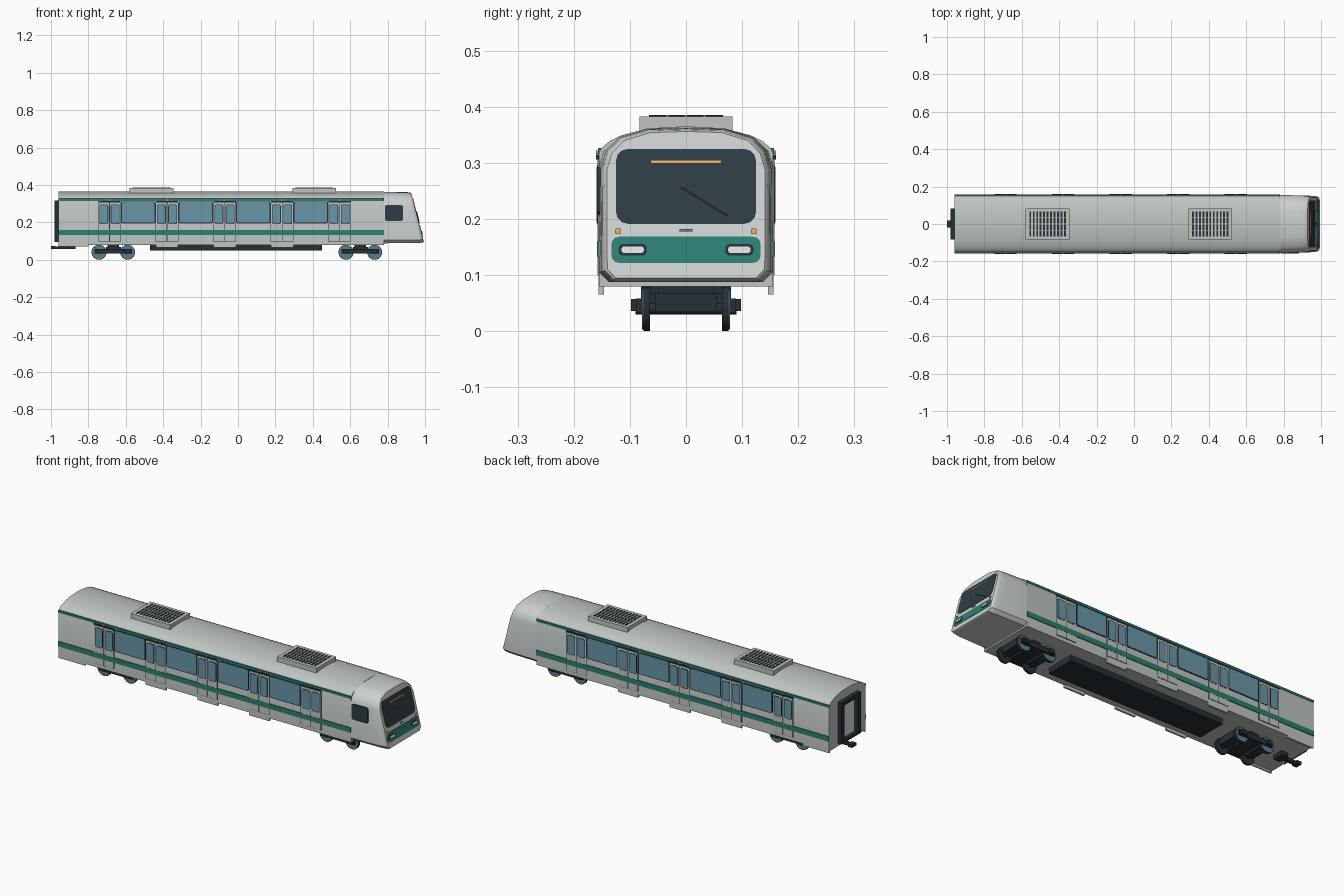
import bpy, bmesh, math
from mathutils import Vector

if "Cube" in bpy.data.objects:
    bpy.data.objects.remove(bpy.data.objects["Cube"])


def material(name, *rgb):
    m = bpy.data.materials.new(name)
    m.use_nodes = True
    m.diffuse_color = (*rgb, 1)
    bsdf = next(n for n in m.node_tree.nodes if n.type == "BSDF_PRINCIPLED")
    bsdf.inputs["Base Color"].default_value = (*rgb, 1)
    return m


SILVER = material("silver body", .52, .56, .55)
PALE = material("pale cab", .60, .63, .63)
TEAL = material("teal stripe", .025, .21, .17)
GLASS = material("blue glass", .14, .31, .40)
DARK = material("dark glass", .026, .045, .058)
BLACK = material("black frame", .018, .03, .037)
STEEL = material("blue steel", .10, .21, .27)
AMBER = material("amber lamp", .75, .40, .10)
LAMP = material("lamp white", .72, .76, .76)


def finish(name, bm, mat, smooth=False):
    bmesh.ops.recalc_face_normals(bm, faces=bm.faces)
    me = bpy.data.meshes.new(name)
    bm.to_mesh(me)
    bm.free()
    ob = bpy.data.objects.new(name, me)
    bpy.context.collection.objects.link(ob)
    me.materials.append(mat)
    if smooth:
        bpy.ops.object.select_all(action="DESELECT")
        ob.select_set(True)
        bpy.context.view_layer.objects.active = ob
        bpy.ops.object.shade_smooth_by_angle(angle=math.radians(32))
    return ob


def loft(name, mat, rings, smooth=False):
    bm = bmesh.new()
    loops = [[bm.verts.new(p) for p in ring] for ring in rings]
    n = len(loops[0])
    for a, b in zip(loops, loops[1:]):
        for i in range(n):
            j = (i + 1) % n
            bm.faces.new((a[i], a[j], b[j], b[i]))
    bm.faces.new(loops[0])
    bm.faces.new(loops[-1])
    return finish(name, bm, mat, smooth)


def box(name, mat, x0, x1, y0, y1, z0, z1):
    square = [(y0, z0), (y1, z0), (y1, z1), (y0, z1)]
    return loft(name, mat, [[(x, y, z) for y, z in square] for x in (x0, x1)])


def plate(name, mat, place, u, v, w, h, r, d0, d1):
    """Rounded rectangle centred on u, v, laid on a surface by place(u, v, depth)."""
    pts = []
    for k, (su, sv) in enumerate([(1, 1), (-1, 1), (-1, -1), (1, -1)]):
        for s in range(4):
            a = math.radians(90 * k + 30 * s)
            pts.append((u + su * (w / 2 - r) + r * math.cos(a),
                        v + sv * (h / 2 - r) + r * math.sin(a)))
    return loft(name, mat, [[place(p, q, d) for p, q in pts] for d in (d0, d1)])


def cylinder_y(name, mat, x, z, r, y0, y1, sides=24):
    circle = [(x + r * math.cos(math.tau * i / sides), z + r * math.sin(math.tau * i / sides))
              for i in range(sides)]
    return loft(name, mat, [[(p, y, q) for p, q in circle] for y in (y0, y1)], True)


# Car body: arched roof section swept along x
W, FLOOR, BACK, JOINT = .155, .08, -.96, .78
half = [(W, FLOOR), (W, .315), (.149, .328), (.136, .339), (.115, .349), (.085, .357), (.045, .363)]
profile = half + [(0, .365)] + [(-y, z) for y, z in reversed(half)]
loft("car_body", SILVER, [[(x, y, z) for y, z in profile] for x in (BACK, JOINT)], True)


# Cab: sections shrinking toward a raked front face
def nose_x(z):
    return .925 + (.363 - z) * .256


def nose(u, v, d):
    return (nose_x(v) + d, u, v)


cab_half = [(.138, .088), (W, .105), (.156, .29), (.146, .322), (.122, .346), (.07, .361)]
cab_profile = cab_half + [(0, .363)] + [(-y, z) for y, z in reversed(cab_half)]
cab_rings = [[(JOINT, y, z) for y, z in cab_profile]]
for back, sy, sz in [(.05, .975, .995), (.018, .955, .985), (.005, .935, .97), (0, .905, .95)]:
    ring = [(y * sy, .22 + (z - .22) * sz) for y, z in cab_profile]
    cab_rings.append([(nose_x(z) - back, y, z) for y, z in ring])
loft("cab", PALE, cab_rings, True)

# Front face details
plate("windscreen", DARK, nose, 0, .258, .25, .134, .022, -.004, .002)
plate("destination_strip", AMBER, nose, 0, .302, .124, .005, .001, 0, .004)
plate("front_band", TEAL, nose, 0, .145, .266, .047, .014, -.008, .002)
plate("front_badge", STEEL, nose, 0, .18, .024, .005, .001, -.002, .003)
for s in (-1, 1):
    plate("headlamp_frame", BLACK, nose, s * .095, .145, .05, .021, .008, 0, .004)
    plate("headlamp", LAMP, nose, s * .095, .145, .04, .012, .005, 0, .006)
    plate("marker_lamp", AMBER, nose, s * .121, .178, .011, .010, .003, -.004, .004)
wiper = [(-.01, .255), (-.008, .258), (.075, .207), (.073, .204)]
loft("wiper", BLACK, [[nose(y, z, d) for y, z in wiper] for d in (0, .005)])


# Both long sides
def side(s):
    return lambda u, v, d: (u, s * (W + d), v)


door_x = [-.687 + .3075 * i for i in range(5)]
for s in (-1, 1):
    on = side(s)

    def strip(name, mat, x0, x1, z0, z1, d0=-.003, d1=.003):
        y0, y1 = sorted((s * (W + d0), s * (W + d1)))
        return box(name, mat, x0, x1, y0, y1, z0, z1)

    strip("upper_stripe", TEAL, BACK, JOINT, .314, .326, -.008, .002)
    strip("lower_stripe", TEAL, BACK, JOINT, .133, .160, 0, .0038)
    strip("rear_skirt", SILVER, BACK, -.80, .07, .09, -.008, 0)
    for x in door_x:
        strip("door_header", BLACK, x - .06, x + .06, .306, .315, 0, .005)
        strip("door_lamp", AMBER, x - .006, x + .006, .316, .322, 0, .005)
        strip("door_gap", BLACK, x - .061, x + .061, .098, .307, 0, .0012)
        for t in (-1, 1):
            c = x + t * .03
            strip("door_leaf", SILVER, c - .0285, c + .0285, .10, .306, 0, .003)
            plate("door_window_frame", BLACK, on, c, .243, .047, .106, .01, 0, .0036)
            plate("door_window", GLASS, on, c, .243, .040, .099, .008, 0, .0044)
    for x in door_x[1:4]:
        strip("door_step", SILVER, x - .06, x + .06, .065, .10, -.009, .001)
    for a, b in zip(door_x, door_x[1:]):
        c = (a + b) / 2
        plate("window_frame", BLACK, on, c, .253, .183, .118, .008, 0, .002)
        plate("window", GLASS, on, c, .253, .174, .109, .006, 0, .003)

plate("cab_side_window", DARK, side(-1), .834, .25, .096, .084, .01, -.006, .004)

# Roof units with louvres
for x in (-.462, .408):
    box("roof_unit", SILVER, x - .117, x + .117, -.083, .083, .35, .383)
    for i in range(11):
        c = x + (i - 5) * .0185
        box("roof_louvre", BLACK, c - .005, c + .005, -.066, .066, .38, .385)
    for y in (-.033, 0, .033):
        box("louvre_bar", SILVER, x - .1, x + .1, y - .002, y + .002, .38, .3855)

# Rear gangway and coupler
plate("gangway_panel", LAMP, lambda u, v, d: (BACK - d, u, v), 0, .205, .13, .2, .004, 0, .003)
for s in (-1, 1):
    box("gangway_post", BLACK, -.982, BACK, s * .07 - .012, s * .07 + .012, .10, .315)
box("gangway_top", BLACK, -.982, BACK, -.082, .082, .295, .317)
box("gangway_sill", BLACK, -.982, BACK, -.082, .082, .095, .11)
box("coupler_bar", BLACK, -.985, -.88, -.01, .01, .058, .072)
box("coupler_head", BLACK, -1, -.975, -.018, .018, .057, .073)
box("coupler_mount", BLACK, -.91, -.87, -.03, .03, .058, .085)

# Underfloor equipment
box("underfloor_case", BLACK, -.47, .45, -.08, .08, .05, .085)

# Bogies with wheelsets
for x in (-.6665, .654):
    box("bogie_bolster", BLACK, x - .04, x + .04, -.075, .075, .035, .068)
    box("bogie_pivot", BLACK, x - .03, x + .03, -.05, .05, .065, .09)
    for s in (-1, 1):
        y0, y1 = sorted((s * .078, s * .089))
        box("bogie_side_frame", BLACK, x - .1, x + .1, y0, y1, .032, .058)
        y0, y1 = sorted((s * .045, s * .075))
        box("air_spring", BLACK, x - .025, x + .025, y0, y1, .065, .085)
    for t in (-1, 1):
        c = x + t * .0765
        cylinder_y("axle", BLACK, c, .04, .01, -.09, .09, 12)
        box("motor", BLACK, c - .025, c + .025, -.055, .055, .034, .068)
        for s in (-1, 1):
            cylinder_y("wheel", BLACK, c, .04, .04, s * .064, s * .076)
            cylinder_y("wheel_disc", STEEL, c, .04, .037, s * .07, s * .078)
            y0, y1 = sorted((s * .078, s * .098))
            box("axle_box", BLACK, c - .016, c + .016, y0, y1, .036, .057)
